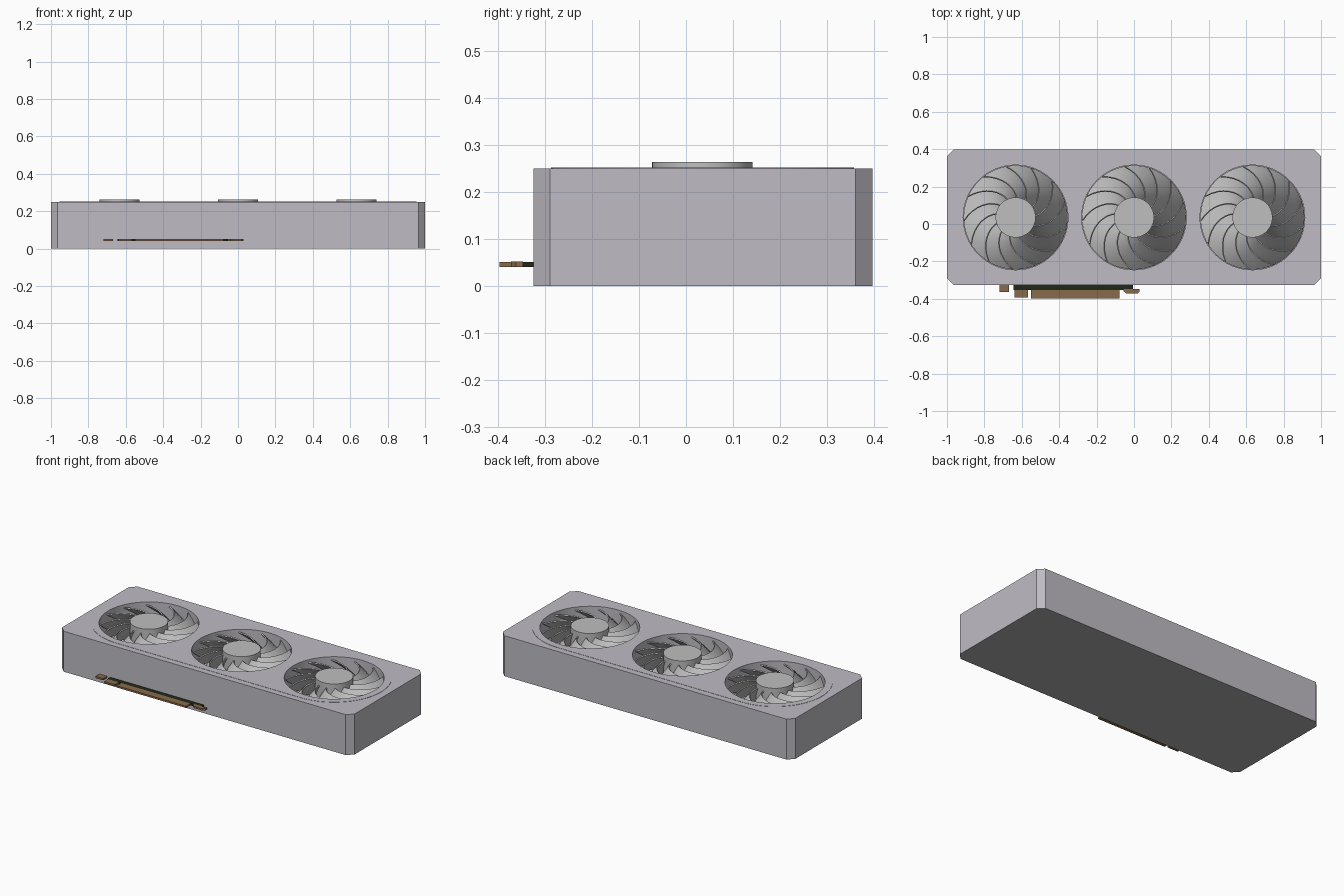
import bpy, bmesh, math

if "Cube" in bpy.data.objects:
    bpy.data.objects.remove(bpy.data.objects["Cube"])

FANS = (-0.633, 0.0, 0.633)   # fan centres along x
FY = 0.035                    # fan centre in y
R_HOLE, R_HUB = 0.28, 0.107
FLOOR, TOP = 0.08, 0.25
BLADES = 13


def mat(name, rgb):
    m = bpy.data.materials.new(name)
    m.diffuse_color = (*rgb, 1)
    m.use_nodes = True
    m.node_tree.nodes["Principled BSDF"].inputs["Base Color"].default_value = m.diffuse_color
    return m


SHELL = mat("shell grey", (0.52, 0.505, 0.55))
BACK = mat("backplate grey", (0.42, 0.42, 0.42))
FAN = mat("fan grey", (0.52, 0.52, 0.52))
GOLD = mat("contact bronze", (0.25, 0.145, 0.07))
BOARD = mat("board dark green", (0.015, 0.022, 0.008))


def new_object(name, bm, *mats):
    bmesh.ops.recalc_face_normals(bm, faces=bm.faces)
    me = bpy.data.meshes.new(name)
    bm.to_mesh(me)
    bm.free()
    for m in mats:
        me.materials.append(m)
    ob = bpy.data.objects.new(name, me)
    bpy.context.collection.objects.link(ob)
    return ob


def activate(ob):
    bpy.ops.object.select_all(action='DESELECT')
    ob.select_set(True)
    bpy.context.view_layer.objects.active = ob


def prism(name, pts, z0, z1, *mats):
    """Extrude a flat outline upwards."""
    bm = bmesh.new()
    f = bm.faces.new([bm.verts.new((x, y, z0)) for x, y in pts])
    top = bmesh.ops.extrude_face_region(bm, geom=[f])['geom']
    for v in top:
        if isinstance(v, bmesh.types.BMVert):
            v.co.z = z1
    return new_object(name, bm, *mats)


def chamfer_box(x0, x1, y0, y1, c):
    return [(x0 + c, y0), (x1 - c, y0), (x1, y0 + c), (x1, y1 - c),
            (x1 - c, y1), (x0 + c, y1), (x0, y1 - c), (x0, y0 + c)]


def rect(x0, x1, y0, y1):
    return [(x0, y0), (x1, y0), (x1, y1), (x0, y1)]


def circle(cx, cy, r, n=64, a0=0.0, a1=2 * math.pi, closed=True):
    d = n if closed else n - 1
    return [(cx + r * math.cos(a0 + (a1 - a0) * i / d),
             cy + r * math.sin(a0 + (a1 - a0) * i / d)) for i in range(n)]


def smooth(ob):
    activate(ob)
    bpy.ops.object.shade_smooth_by_angle(angle=math.radians(30))


def cut_fan_holes(ob, z0):
    for fx in FANS:
        cutter = prism("hole_cutter", circle(fx, FY, R_HOLE), z0, 0.4)
        cutter.hide_render = True
        mod = ob.modifiers.new("hole", 'BOOLEAN')
        mod.operation, mod.solver, mod.object = 'DIFFERENCE', 'EXACT', cutter
        activate(ob)
        bpy.ops.object.modifier_apply(modifier=mod.name)
        bpy.data.objects.remove(cutter)


# Shroud body with three fan wells, underside in backplate grey
body = prism("shroud_body", chamfer_box(-1, 1, -0.325, 0.397, 0.036), 0, TOP, SHELL, BACK)
cut_fan_holes(body, FLOOR)
for p in body.data.polygons:
    p.material_index = 1 if p.center.z < 0.001 else 0
smooth(body)

# Very thin raised rounded panel around the fans
h = math.pi / 2
panel = prism("fan_panel",
              circle(FANS[2], FY, 0.322, 32, -h, h, False)
              + circle(FANS[0], FY, 0.322, 32, h, 3 * h, False),
              TOP - 0.005, TOP + 0.0015, SHELL)
cut_fan_holes(panel, 0.1)
smooth(panel)


# Fans: hub and swept, pitched blades
def blades_mesh():
    bm = bmesh.new()
    nr, nw = 8, 5
    sweep, width = math.radians(42), math.radians(31)
    for b in range(BLADES):
        base = 2 * math.pi * b / BLADES
        grid = []
        for i in range(nr + 1):
            t = i / nr
            r = R_HUB - 0.008 + t * (0.276 - R_HUB + 0.008)
            row = []
            for j in range(nw + 1):
                s = j / nw
                a = base + sweep * t ** 1.2 + width * s
                z = 0.135 + 0.10 * s ** 0.9
                row.append(bm.verts.new((r * math.cos(a), r * math.sin(a), z)))
            grid.append(row)
        for i in range(nr):
            for j in range(nw):
                bm.faces.new((grid[i][j], grid[i + 1][j],
                              grid[i + 1][j + 1], grid[i][j + 1]))
    return bm


for n, fx in enumerate(FANS, 1):
    hub = prism(f"fan_hub_{n}", circle(fx, FY, R_HUB, 48), FLOOR - 0.005, 0.263, FAN)
    smooth(hub)
    blades = new_object(f"fan_blades_{n}", blades_mesh(), FAN)
    blades.location = (fx, FY, 0)
    mod = blades.modifiers.new("thickness", 'SOLIDIFY')
    mod.thickness, mod.offset = 0.007, 0
    activate(blades)
    bpy.ops.object.modifier_apply(modifier=mod.name)
    smooth(blades)

# Edge connector: dark board with bronze contacts
Z0, Z1 = 0.04, 0.051
prism("connector_board", rect(-0.645, -0.005, -0.353, -0.30), Z0, Z1, BOARD)
prism("contact_tab", rect(-0.72, -0.668, -0.363, -0.30), Z0, Z1, GOLD)
prism("contact_short", rect(-0.64, -0.568, -0.392, -0.352), Z0, Z1, GOLD)
prism("contact_long", rect(-0.552, -0.077, -0.397, -0.352), Z0, Z1, GOLD)
prism("contact_hook", [(-0.055, -0.347), (-0.055, -0.36), (-0.04, -0.372), (0.018, -0.372),
                       (0.03, -0.362), (0.03, -0.347)], Z0 - 0.0005, Z1 + 0.0005, GOLD)
